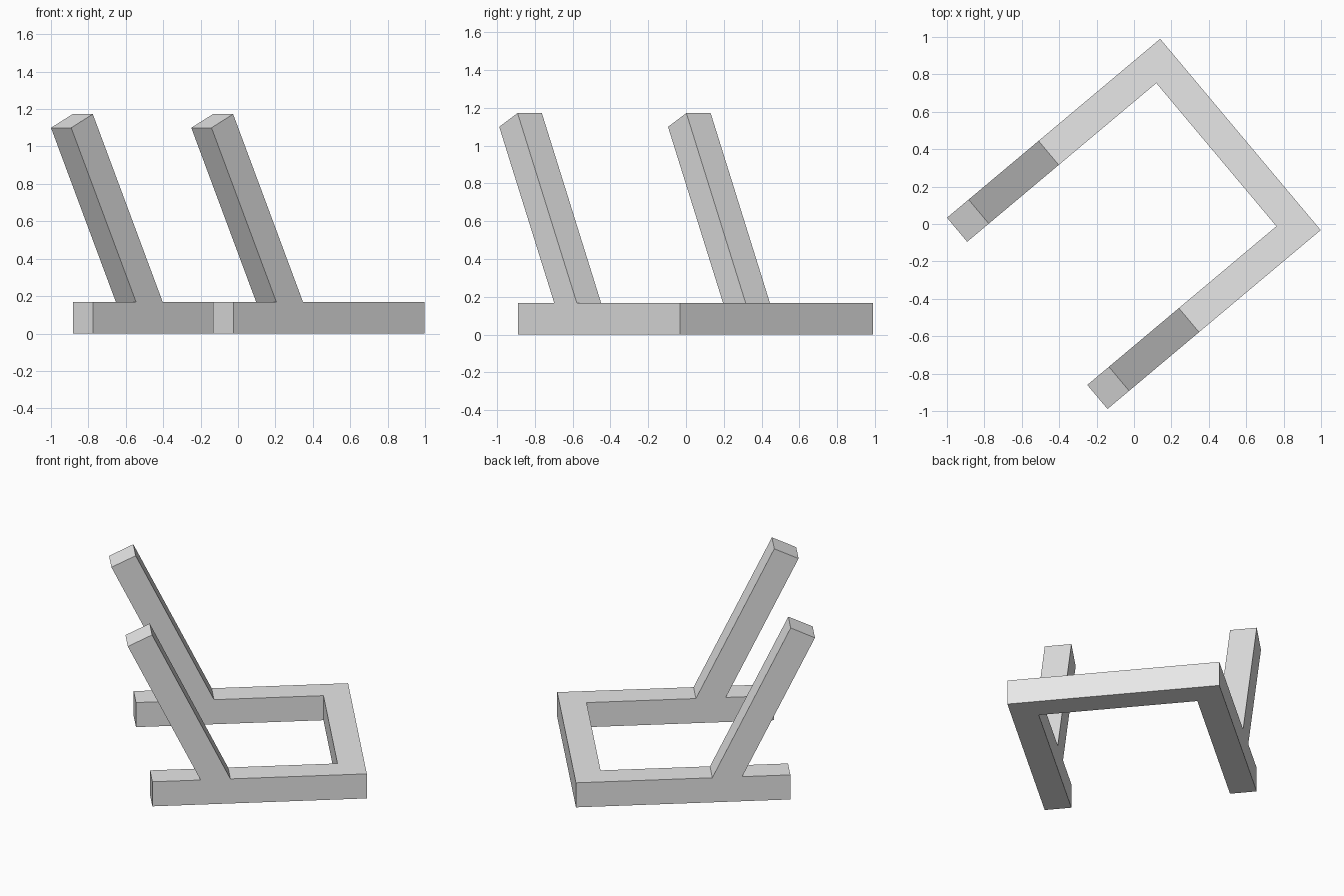
import bpy, bmesh, math
from mathutils import Matrix

if "Cube" in bpy.data.objects:
    bpy.data.objects.remove(bpy.data.objects["Cube"])

BAR = 0.168      # square bar thickness
SPAN = 1.335     # overall width and depth of the base
# The stand is turned 220 degrees about z, with its back corner as the local origin
PLACE = Matrix.Translation((0.14, 0.99, 0)) @ Matrix.Rotation(math.radians(220), 4, 'Z')

grey = bpy.data.materials.new("light_grey")
grey.diffuse_color = (0.8, 0.8, 0.8, 1)
grey.use_nodes = True
grey.node_tree.nodes["Principled BSDF"].inputs["Base Color"].default_value = grey.diffuse_color


def extrude_profile(name, profile, start, width):
    """Extrude a side profile (depth, height) across the stand."""
    bm = bmesh.new()
    face = bm.faces.new([bm.verts.new((u, start, z)) for u, z in profile])
    new = bmesh.ops.extrude_face_region(bm, geom=[face])["geom"]
    bmesh.ops.translate(bm, vec=(0, width, 0),
                        verts=[g for g in new if isinstance(g, bmesh.types.BMVert)])
    bmesh.ops.recalc_face_normals(bm, faces=bm.faces)
    bm.transform(PLACE)
    mesh = bpy.data.meshes.new(name)
    bm.to_mesh(mesh)
    bm.free()
    mesh.materials.append(grey)
    obj = bpy.data.objects.new(name, mesh)
    bpy.context.collection.objects.link(obj)
    return obj


# Side frames: floor bar with a leaning post in one piece
side = [(0, 0), (SPAN, 0), (SPAN, BAR), (1.035, BAR), (1.488, 1.10),
        (1.337, 1.173), (0.849, BAR), (0, BAR)]
extrude_profile("left_side_frame", side, 0, BAR)
extrude_profile("right_side_frame", side, SPAN - BAR, BAR)

# Rail joining the two frames at the back
rail = [(0, 0), (BAR, 0), (BAR, BAR), (0, BAR)]
extrude_profile("back_rail", rail, BAR, SPAN - 2 * BAR)
